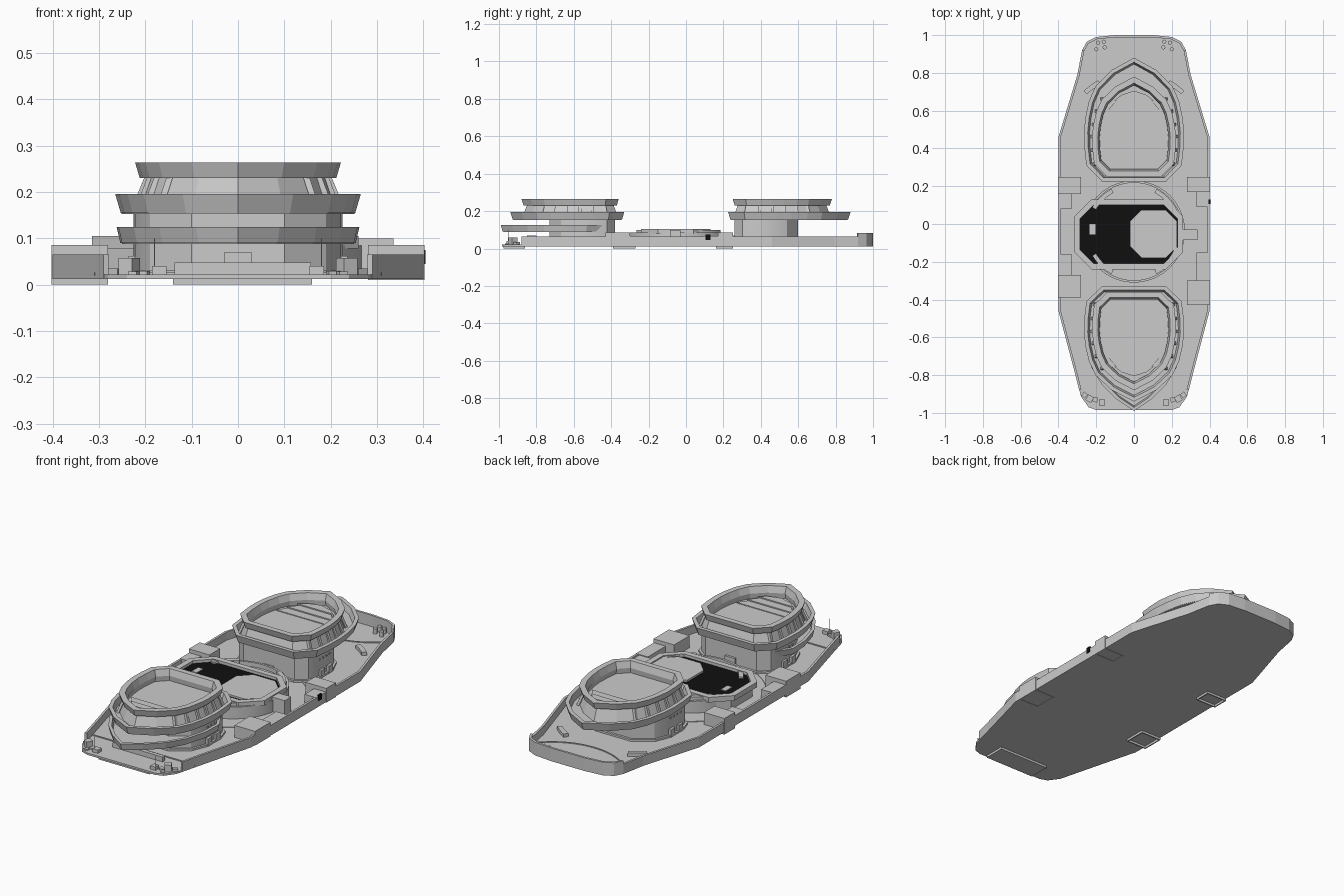
import bpy, bmesh, math
from mathutils import Vector

if "Cube" in bpy.data.objects:
    bpy.data.objects.remove(bpy.data.objects["Cube"])

BLACK = bpy.data.materials.new("black_floor")
BLACK.diffuse_color = (0.005, 0.005, 0.005, 1)
BLACK.use_nodes = True
BLACK.node_tree.nodes["Principled BSDF"].inputs["Base Color"].default_value = BLACK.diffuse_color
PALE = bpy.data.materials.new("pale_panel")
PALE.diffuse_color = (0.8, 0.8, 0.8, 1)
PALE.use_nodes = True
PALE.node_tree.nodes["Principled BSDF"].inputs["Base Color"].default_value = PALE.diffuse_color


def skin(name, loops, wrap=False, mat=None, smooth=False):
    """Bridge equal-sized closed loops; cap both ends unless wrapped."""
    bm = bmesh.new()
    rows = [[bm.verts.new(p) for p in lp] for lp in loops]
    n = len(rows[0])
    for a, b in zip(rows, rows[1:] + (rows[:1] if wrap else [])):
        for i in range(n):
            bm.faces.new((a[i], a[(i + 1) % n], b[(i + 1) % n], b[i]))
    if not wrap:
        bm.faces.new(rows[0])
        bm.faces.new(rows[-1])
    bmesh.ops.recalc_face_normals(bm, faces=bm.faces)
    me = bpy.data.meshes.new(name)
    bm.to_mesh(me)
    bm.free()
    ob = bpy.data.objects.new(name, me)
    bpy.context.collection.objects.link(ob)
    if mat:
        me.materials.append(mat)
    if smooth:
        bpy.ops.object.select_all(action='DESELECT')
        ob.select_set(True)
        bpy.context.view_layer.objects.active = ob
        bpy.ops.object.shade_smooth_by_angle(angle=math.radians(28))
    return ob


def at(pts, z):
    return [(p[0], p[1], z) for p in pts]


def inset(pts, d, closed=True):
    """Mitred inward offset (positive = towards the inside)."""
    n = len(pts)
    area = sum(pts[i - 1][0] * pts[i][1] - pts[i][0] * pts[i - 1][1] for i in range(n))
    s = 1 if area > 0 else -1
    out = []
    for i, p in enumerate(pts):
        p = Vector(p)
        ns = []
        for a, b in ((i - 1, i), (i, i + 1)):
            if not closed and (a < 0 or b >= n):
                continue
            e = (Vector(pts[b % n]) - Vector(pts[a % n])).normalized()
            ns.append(Vector((-e.y, e.x)) * s)
        m = sum(ns, Vector((0, 0))).normalized()
        out.append(p + m * (d / max(m.dot(ns[0]), 0.4)))
    return out


def prism(name, pts, z0, z1, grow=0, **kw):
    return skin(name, [at(pts, z0), at(inset(pts, -grow), z1)], **kw)


def ring(name, pts, z0, z1, thick, flare=0, **kw):
    """Parapet: closed wall, its bottom pulled in by flare."""
    return skin(name, [at(inset(pts, flare), z0), at(pts, z1), at(inset(pts, thick), z1),
                       at(inset(pts, thick + flare), z0)], wrap=True, **kw)


def wall(name, path, z0, z1, thick):
    """Open wall along a path."""
    inner = inset(path, thick, closed=False)
    return skin(name, [[(a[0], a[1], z0), (a[0], a[1], z1), (b[0], b[1], z1), (b[0], b[1], z0)]
                       for a, b in zip(path, inner)])


def box(name, x0, x1, y0, y1, z0, z1, **kw):
    return prism(name, [(x0, y0), (x1, y0), (x1, y1), (x0, y1)], z0, z1, **kw)


def arc(cx, cy, r, a0, a1, n=24):
    return [(cx + r * math.cos(math.radians(a0 + (a1 - a0) * i / n)),
             cy + r * math.sin(math.radians(a0 + (a1 - a0) * i / n))) for i in range(n + 1)]


def mirror(half):
    """Complete a half outline across x = 0."""
    return half + [(-x, y) for x, y in reversed(half) if x > 1e-6]


def shield(w, y0, y1):
    """Flat-backed outline with a pointed bow, from y0 (flat) to y1 (point)."""
    prof = [(.64, 0), (.95, .13), (.99, .27), (1, .4), (.97, .52), (.9, .65), (.77, .77), (.45, .9), (0, 1)]
    return mirror([(w * a, y0 + (y1 - y0) * t) for a, t in prof])


def octagon(x0, x1, y0, y1, c):
    return [(x0 + c, y0), (x1 - c, y0), (x1, y0 + c), (x1, y1 - c),
            (x1 - c, y1), (x0 + c, y1), (x0, y1 - c), (x0, y0 + c)]


# --- hull floor and surrounding wall
half = [(.2, -.985), (.24, -.97), (.28, -.915), (.31, -.8), (.4, -.46), (.4, .46), (.3, .79),
        (.275, .92), (.25, .965), (.2, .99), (.1, 1.0)]
prism("deck_floor", mirror(half), .012, .022)
wall("hull_wall", mirror([(.29, -.88)] + half[3:]), .015, .065, .012)
wall("stern_bulwark", mirror([(.275, .92), (.25, .965), (.2, .99), (.1, 1.0)]), .06, .082, .012)
stern_seam = arc(0, 1.13, .36, 224, 316)
wall("stern_step", stern_seam, .02, .026, .006)
box("bow_seam", -.31, .31, -.806, -.799, .02, .026)

# --- bow ramp and its housing
box("bow_ramp", -.14, .16, -.975, -.86, 0, .016)
box("ramp_panel", -.137, .158, -.86, -.84, .015, .048)
box("ramp_cabin", -.03, .03, -.85, -.8, .045, .07)

# --- side pods: open-bottomed shells on the four shoulders
for name, s, y0, y1, z0, y2 in (("right_front", 1, -.43, -.30, .01, -.15), ("left_front", -1, -.39, -.27, 0, -.16),
                                ("right_back", 1, .17, .25, .01, .09), ("left_back", -1, .16, .25, 0, .08)):
    xa, xb = sorted((s * .28, s * .402))
    ring(name + "_pod_walls", [(xa, y0), (xb, y0), (xb, y1), (xa, y1)], z0, .078, .006)
    box(name + "_pod_roof", xa, xb, y0, y1, .076, .086)
    lo, hi = sorted((y0 if y2 < y0 else y1, y2))
    xs = sorted((s * .33, s * .4))
    box(name + "_pod_step", xs[0], xs[1], lo, hi, .02, .066)
box("side_hatch", .395, .404, .105, .13, .045, .075, mat=BLACK)

# --- central round terrace and pool deck
cy = -.04
prism("round_terrace", arc(0, cy, .27, 0, 360, 63)[:-1], .02, .062, smooth=True)
ring("terrace_rim", arc(0, cy, .27, 0, 360, 63)[:-1], .06, .085, .012, smooth=True)
ring("outer_floor_ring", arc(0, cy, .37, 0, 360, 63)[:-1], .02, .025, .006)
prism("court_plinth", octagon(-.29, .24, -.215, .105, .07), .02, .08)
ring("court_rim", octagon(-.315, .26, -.24, .13, .09), .078, .105, .03)
prism("court_floor", octagon(-.288, .235, -.213, .103, .075), .08, .09, mat=BLACK)
prism("court_platform", octagon(-.02, .228, -.18, .075, .06), .088, .1)
box("court_panel", -.235, -.205, -.055, 0, .089, .094, mat=PALE)
box("terrace_gate", .255, .335, -.085, -.03, .02, .1)
for i, (a0, a1) in enumerate(((20, 62), (118, 150), (210, 242), (298, 340))):
    skin("terrace_bench_%d" % i, [[(x, y, z) for (x, y), z in zip((p, p, q, q), (.06, .1, .1, .06))]
         for p, q in zip(arc(0, cy, .255, a0, a1, 12), arc(0, cy, .232, a0, a1, 12))])


# --- the two towers
def tower(tag, s, base_y, low_y, low_tip, up_y, up_tip):
    b0, b1 = base_y
    d = b1 - b0
    base = mirror([(.15, b0), (.205, b0 + .12 * d), (.225, b0 + .3 * d), (.222, b0 + .6 * d),
                   (.19, b0 + .82 * d), (.1, b1)])
    prism(tag + "_base", base, .02, .157, smooth=True)
    ring(tag + "_base_skirt", inset(base, -.012), .02, .032, .014)
    gallery = shield(.265, low_y, low_tip)
    prism(tag + "_gallery_floor", inset(gallery, .014), .153, .163)
    ring(tag + "_gallery_parapet", gallery, .155, .196, .02, .012)
    top = shield(.222, up_y, up_tip)
    # sloping drum between the two parapets
    skin(tag + "_drum", [at(inset(top, .002), .16), at(inset(top, .026), .23),
                         at(inset(top, .038), .23), at(inset(top, .03), .16)], wrap=True)
    prism(tag + "_roof_floor", inset(top, .024), .192, .202)
    ring(tag + "_roof_parapet", top, .23, .264, .03, .01)
    # sloping ribs on the drum
    lo, hi = inset(top, -.008), inset(top, .02)
    for i in (1, 2, 3, 4, 5, 6, 10, 11, 12, 13, 14, 15):
        a, b = Vector(lo[i]), Vector(hi[i])
        w = Vector((0, .008))
        c = Vector((-math.copysign(.014, a.x), 0))
        skin(tag + "_rib_%d" % i, [at((a - w, a + w, a + w + c, a - w + c), .162),
                                   at((b - w, b + w, b + w + c, b - w + c), .232)])
    # roof terraces stepping up towards the point
    for k in range(3):
        y = up_y + (up_tip - up_y) * (.58 + .09 * k)
        w = .165 - .03 * k
        tip = up_tip - s * .075
        prism(tag + "_roof_step_%d" % k, [(-w, y), (w, y), (w * .62, y + (tip - y) * .6), (0, tip),
                                          (-w * .62, y + (tip - y) * .6)], .2, .206 + .006 * k)
    # doors and small windows on the base
    for sx in (-1, 1):
        for k, t in enumerate((.35, .55)):
            ym = b0 + d * t
            x0, x1 = sorted((sx * .215, sx * .236))
            box(tag + "_side_door_%d_%d" % (sx, k), x0, x1, ym - .018, ym + .018, .02, .062)
        for k in range(4):
            ym = b0 + d * (.32 + .08 * k)
            x0, x1 = sorted((sx * .218, sx * .228))
            box(tag + "_window_%d_%d" % (sx, k), x0, x1, ym - .004, ym + .004, .115, .122)
    y0, y1 = sorted((b0 - s * .012, b0 + s * .02))
    box(tag + "_inner_door", -.03, .03, y0, y1, .02, .07)


tower("back_tower", 1, (.26, .60), .225, .88, .25, .78)
tower("front_tower", -1, (-.38, -.73), -.33, -.94, -.36, -.88)

# lower bow balcony, only on the front tower
balcony = mirror([(.215, -.45), (.262, -.53), (.258, -.64), (.225, -.76), (.17, -.85), (.09, -.93), (0, -.99)])
prism("bow_balcony_floor", inset(balcony, .012), .088, .096)
ring("bow_balcony_parapet", balcony, .09, .125, .016, .008)

# --- deck fittings: curved benches, crates, bollards and masts
for tag, ty, s in (("back", .42, 1), ("front", -.5, -1)):
    for side in (-1, 1):
        a = 90 * s - side * 36
        p, q = arc(0, ty, .39, a - 7, a + 7, 6), arc(0, ty, .365, a - 7, a + 7, 6)
        if tag == "back":
            skin("deck_bench_%d" % side, [[(u[0], u[1], .02), (u[0], u[1], .04), (v[0], v[1], .04),
                                           (v[0], v[1], .02)] for u, v in zip(p, q)])
for s in (-1, 1):
    for i, (x, y, w, h, r) in enumerate(((.17, -.945, .022, .04, 0), (.205, -.93, .018, .03, 15),
                                         (.235, -.925, .024, .058, 30), (.262, -.905, .018, .035, 40),
                                         (.225, -.955, .014, .028, 20))):
        prism("crate_%d_%d" % (s, i), arc(s * x, y, w, 45 + s * r, 405 + s * r, 4)[:-1], .02, h)
    for i, (x, y) in enumerate(((.16, .965), (.19, .96), (.2, .925), (.155, .935))):
        prism("bollard_%d_%d" % (s, i), arc(s * x, y, .011, 0, 360, 12)[:-1], .02, .05, smooth=True)
    box("mast_%d" % s, s * .18 - .001, s * .18 + .001, -.951, -.949, .02, .1)
